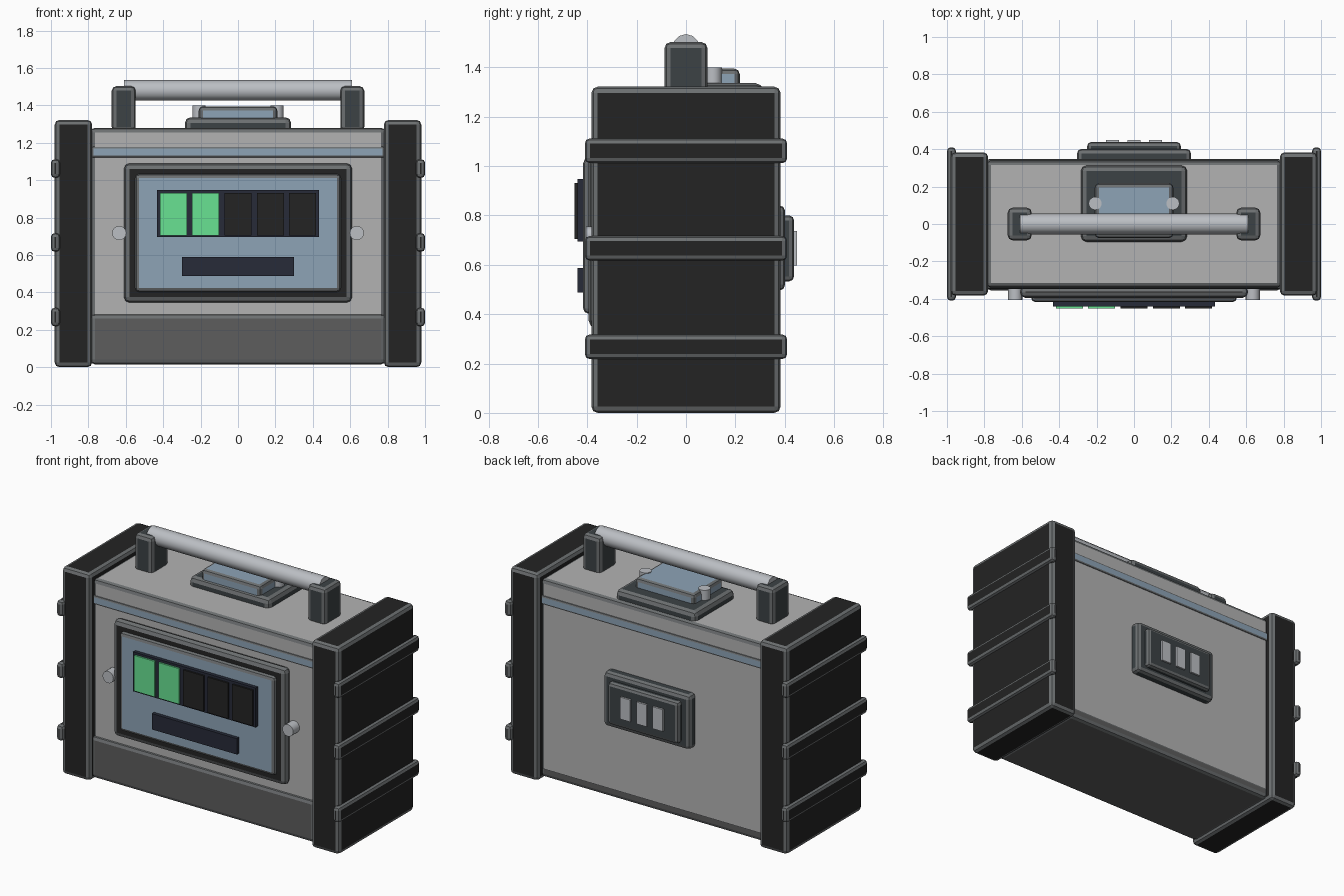
import bpy
from math import pi

if "Cube" in bpy.data.objects:
    bpy.data.objects.remove(bpy.data.objects["Cube"])


def colour(name, r, g, b):
    m = bpy.data.materials.new(name)
    m.diffuse_color = (r, g, b, 1)
    m.use_nodes = True
    m.node_tree.nodes["Principled BSDF"].inputs["Base Color"].default_value = m.diffuse_color
    return m


SHELL = colour("shell_grey", 0.45, 0.45, 0.45)
BASE = colour("base_grey", 0.11, 0.11, 0.11)
BLACK = colour("black", 0.017, 0.017, 0.017)
DARK = colour("dark_grey", 0.045, 0.055, 0.06)
EDGE = colour("worn_edge", 0.15, 0.16, 0.165)
BLUE = colour("pale_blue", 0.27, 0.37, 0.47)
NAVY = colour("navy", 0.02, 0.024, 0.04)
GREEN = colour("green", 0.14, 0.76, 0.29)
METAL = colour("metal", 0.5, 0.52, 0.55)


def box(name, x, y, z, mat, bevel=0.0):
    """Box from (min, max) ranges, with a grey chamfered rim if bevel > 0."""
    r = (x, y, z)
    bpy.ops.mesh.primitive_cube_add(size=1, location=[(a + b) / 2 for a, b in r])
    o = bpy.context.object
    o.name = name
    o.scale = [b - a for a, b in r]
    bpy.ops.object.transform_apply(location=False, rotation=False, scale=True)
    o.data.materials.append(mat)
    if bevel:
        o.data.materials.append(EDGE)
        m = o.modifiers.new("bevel", 'BEVEL')
        m.width = bevel
        m.segments = 2
        m.material = 1
    return o


def rod(name, loc, radius, length, rot=(0, 0, 0), sides=16):
    bpy.ops.mesh.primitive_cylinder_add(vertices=sides, radius=radius, depth=length,
                                        location=loc, rotation=rot)
    o = bpy.context.object
    o.name = name
    o.data.materials.append(METAL)
    bpy.ops.object.shade_smooth_by_angle(angle=0.7)
    return o


def span(a, b, s):
    """Range a..b mirrored to the side s."""
    return (a, b) if s > 0 else (-b, -a)


# Case body, darker lower section and trim stripe
box("case_body", (-0.79, 0.79), (-0.34, 0.34), (0.05, 1.28), SHELL, 0.025)
box("case_base", (-0.79, 0.79), (-0.355, 0.338), (0.015, 0.285), BASE, 0.025)
box("trim_stripe", (-0.785, 0.785), (-0.347, 0.347), (1.12, 1.18), BLUE, 0.012)

for s, side in ((-1, "left"), (1, "right")):
    # End caps with three ribs
    box(f"end_cap_{side}", span(0.78, 0.98, s), (-0.383, 0.383), (0, 1.322), BLACK, 0.025)
    for i, z in enumerate((0.268, 0.667, 1.062)):
        box(f"rib_{side}_{i}", span(0.952, 1.0, s), (-0.41, 0.41),
            (z - 0.05, z + 0.05), BLACK, 0.02)
    # Handle posts
    box(f"handle_post_{side}", span(0.547, 0.675, s), (-0.087, 0.087), (1.26, 1.503), DARK, 0.025)
    # Front and top knobs
    rod(f"front_knob_{side}", (s * 0.635, -0.365, 0.717), 0.038, 0.08, (pi / 2, 0, 0))
    rod(f"top_knob_{side}", (s * 0.208, 0.11, 1.36), 0.035, 0.08)

# Handle bar
rod("handle_bar", (0, 0, 1.48), 0.055, 1.22, (0, pi / 2, 0), 12)

# Front screen with charge cells and lower slot
box("screen_frame", (-0.61, 0.61), (-0.395, -0.33), (0.345, 1.09), BLACK, 0.03)
box("screen", (-0.55, 0.55), (-0.417, -0.35), (0.402, 1.033), BLUE, 0.022)
box("cell_backing", (-0.432, 0.432), (-0.44, -0.4), (0.695, 0.947), NAVY)
for i in range(5):
    x = (i - 2) * 0.173
    box(f"charge_cell_{i}", (x - 0.072, x + 0.072), (-0.451, -0.42), (0.705, 0.932),
        GREEN if i < 2 else BLACK)
box("lower_slot", (-0.3, 0.3), (-0.44, -0.4), (0.487, 0.588), NAVY)

# Raised module on top
box("top_plate", (-0.284, 0.284), (-0.095, 0.313), (1.25, 1.336), DARK, 0.03)
box("top_module", (-0.21, 0.21), (-0.075, 0.218), (1.3, 1.395), BLUE, 0.022)

# Rear vent panel
box("rear_plate", (-0.305, 0.305), (0.32, 0.402), (0.495, 0.842), DARK, 0.025)
box("rear_panel", (-0.25, 0.25), (0.37, 0.438), (0.533, 0.8), DARK, 0.02)
for i in range(3):
    x = (i - 1) * 0.115
    box(f"rear_contact_{i}", (x - 0.035, x + 0.035), (0.42, 0.45), (0.597, 0.737), METAL)
